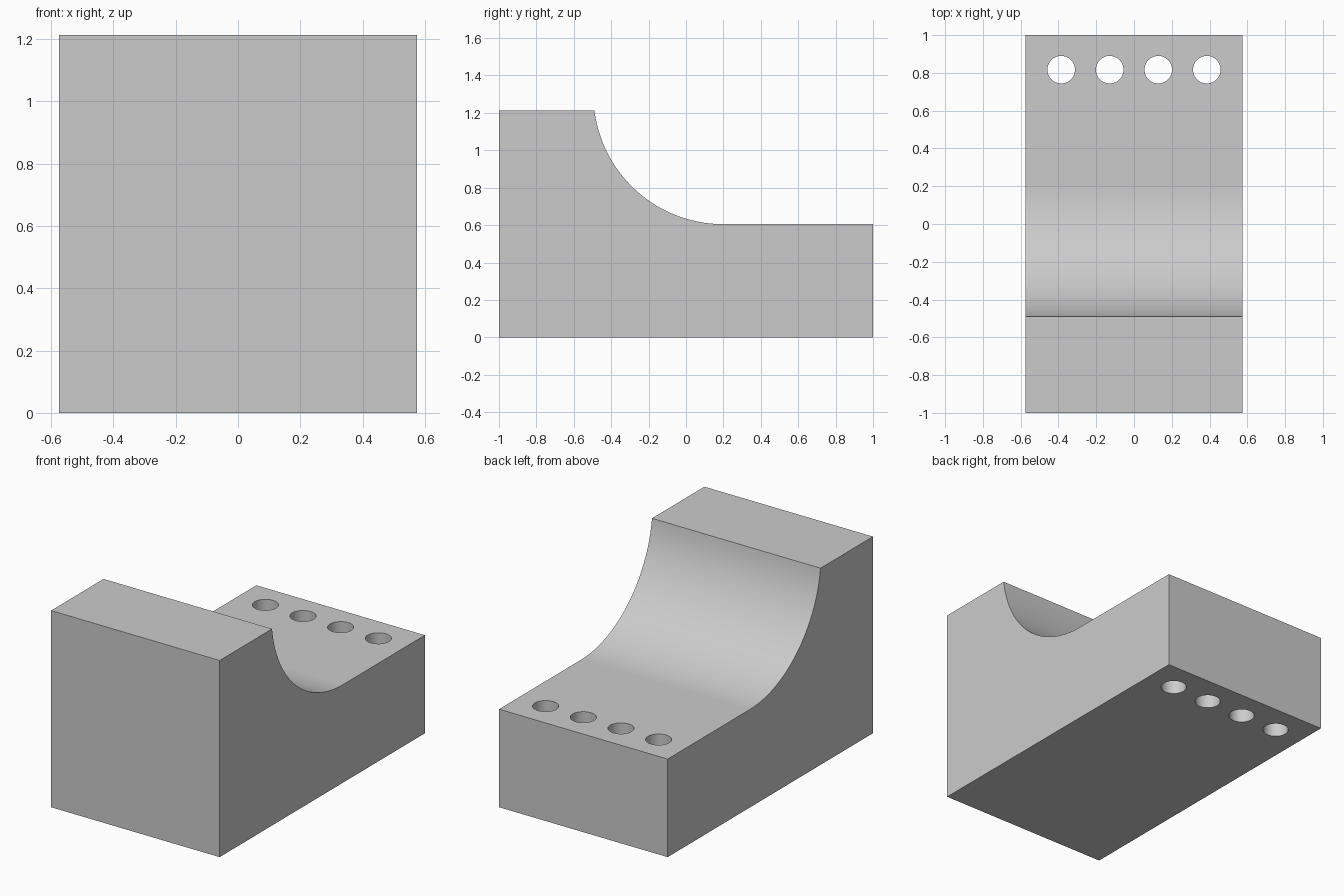
import bpy, bmesh, math
from mathutils import Vector

cube = bpy.data.objects.get("Cube")
if cube:
    bpy.data.objects.remove(cube, do_unlink=True)

HALF_W, TOP, STEP = 0.575, 1.213, 0.605
ARC_Y, RADIUS = 0.20, 0.695
ARC_STEPS = 48

grey = bpy.data.materials.new("plain grey")
grey.use_nodes = True
colour = (0.6, 0.6, 0.6, 1)
grey.diffuse_color = colour
grey.node_tree.nodes["Principled BSDF"].inputs["Base Color"].default_value = colour


def make_object(name, bm):
    bmesh.ops.recalc_face_normals(bm, faces=bm.faces)
    mesh = bpy.data.meshes.new(name)
    bm.to_mesh(mesh)
    bm.free()
    mesh.materials.append(grey)
    obj = bpy.data.objects.new(name, mesh)
    bpy.context.collection.objects.link(obj)
    return obj


# Side profile: low step at the back, concave sweep up to the tall front
sweep = math.acos((STEP + RADIUS - TOP) / RADIUS)
profile = [(-1, 0), (1, 0), (1, STEP)]
for i in range(ARC_STEPS + 1):
    a = sweep * i / ARC_STEPS
    profile.append((ARC_Y - RADIUS * math.sin(a), STEP + RADIUS * (1 - math.cos(a))))
profile.append((-1, TOP))

bm = bmesh.new()
side = bm.faces.new([bm.verts.new((-HALF_W, y, z)) for y, z in profile])
extruded = bmesh.ops.extrude_face_region(bm, geom=[side])["geom"]
bmesh.ops.translate(bm, vec=Vector((2 * HALF_W, 0, 0)),
                    verts=[v for v in extruded if isinstance(v, bmesh.types.BMVert)])
bm.normal_update()
# Only the curved sweep is smooth
for f in bm.faces:
    f.smooth = max(abs(c) for c in f.normal) < 0.99995
block = make_object("stepped_block", bm)

# Row of four through holes near the back edge
bm = bmesh.new()
for i in range(4):
    made = bmesh.ops.create_cone(bm, cap_ends=True, segments=48, radius1=0.073,
                                 radius2=0.073, depth=1)
    bmesh.ops.translate(bm, verts=made["verts"],
                        vec=Vector((0.257 * (i - 1.5), 0.817, STEP / 2)))
for f in bm.faces:
    f.smooth = len(f.verts) == 4
cutter = make_object("hole_cutter", bm)
cutter.hide_render = True

cut = block.modifiers.new("holes", "BOOLEAN")
cut.operation = "DIFFERENCE"
cut.solver = "EXACT"
cut.object = cutter
bpy.context.view_layer.objects.active = block
bpy.ops.object.modifier_apply(modifier=cut.name)
bpy.data.objects.remove(cutter, do_unlink=True)
